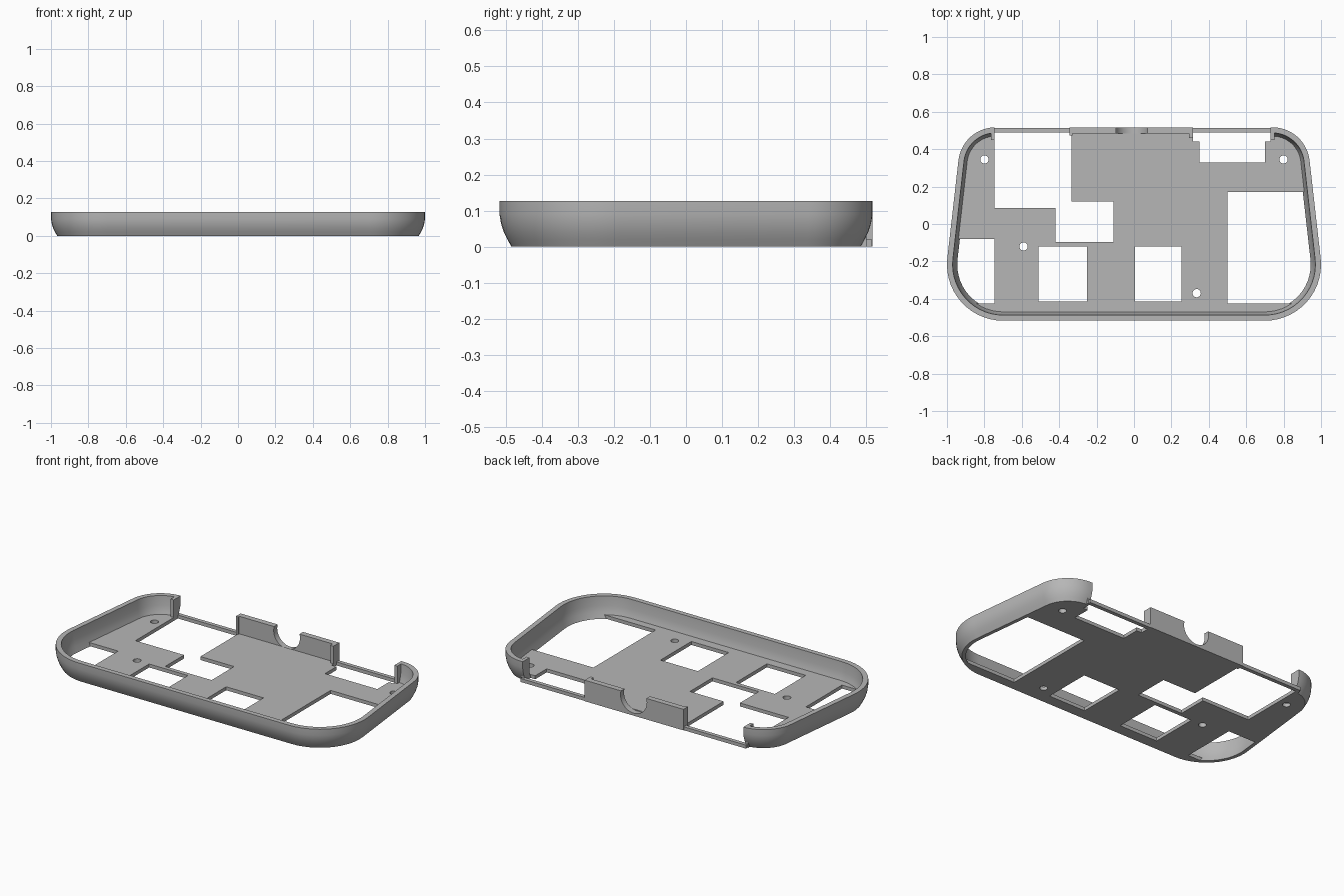
import bpy, bmesh, math
from mathutils import Matrix

if "Cube" in bpy.data.objects:
    bpy.data.objects.remove(bpy.data.objects["Cube"], do_unlink=True)

HEIGHT = 0.127
FLOOR = 0.021
BACK = 0.517

grey = bpy.data.materials.new("case grey")
grey.use_nodes = True
grey.diffuse_color = (0.47, 0.47, 0.47, 1)
grey.node_tree.nodes["Principled BSDF"].inputs["Base Color"].default_value = grey.diffuse_color


def make_object(name, bm):
    bmesh.ops.recalc_face_normals(bm, faces=bm.faces)
    mesh = bpy.data.meshes.new(name)
    bm.to_mesh(mesh)
    bm.free()
    mesh.materials.append(grey)
    obj = bpy.data.objects.new(name, mesh)
    bpy.context.collection.objects.link(obj)
    return obj


def box(name, x0, x1, y0, y1, z0, z1):
    bm = bmesh.new()
    scale = Matrix.Diagonal((x1 - x0, y1 - y0, z1 - z0, 1))
    place = Matrix.Translation(((x0 + x1) / 2, (y0 + y1) / 2, (z0 + z1) / 2))
    bmesh.ops.create_cube(bm, size=1, matrix=place @ scale)
    return make_object(name, bm)


def cylinder(name, radius, depth, centre, tilt=0):
    bm = bmesh.new()
    place = Matrix.Translation(centre) @ Matrix.Rotation(tilt, 4, "X")
    bmesh.ops.create_cone(bm, cap_ends=True, segments=40, radius1=radius,
                          radius2=radius, depth=depth, matrix=place)
    return make_object(name, bm)


def cut(target, cutter):
    cutter.hide_render = True
    mod = target.modifiers.new("cut", "BOOLEAN")
    mod.operation = "DIFFERENCE"
    mod.solver = "EXACT"
    mod.object = cutter
    bpy.context.view_layer.objects.active = target
    bpy.ops.object.modifier_apply(modifier=mod.name)
    bpy.data.objects.remove(cutter, do_unlink=True)


def outline(inset, z, steps=14):
    """Tapered rounded outline, shrunk evenly by inset."""
    side = math.radians(6.6)
    half = []
    for cx, cy, r, a0, a1 in ((0.70, -0.217, 0.3, -math.pi / 2, side),
                              (0.74, 0.317, 0.2, side, math.pi / 2)):
        for i in range(steps + 1):
            a = a0 + (a1 - a0) * i / steps
            half.append((cx + (r - inset) * math.cos(a), cy + (r - inset) * math.sin(a), z))
    return half + [(-x, y, z) for x, y, z in reversed(half)]


# Perimeter wall: rounded outside, over the rim, down the inside
profile = [(0.033, 0), (0.022, 0.02), (0.012, 0.04), (0.004, 0.065), (0, 0.09),
           (0, HEIGHT), (0.03, HEIGHT), (0.034, 0.07), (0.042, 0.035), (0.055, 0)]
bm = bmesh.new()
rings = [[bm.verts.new(p) for p in outline(d, z)] for d, z in profile]
for a, b in zip(rings, rings[1:] + rings[:1]):
    for i in range(len(a)):
        j = (i + 1) % len(a)
        bm.faces.new((a[i], a[j], b[j], b[i]))
wall = make_object("perimeter_wall", bm)
cut(wall, box("back_gap", -0.745, 0.73, 0.4, 0.7, -0.1, 0.3))

# Floor plate with its openings
bm = bmesh.new()
base = bm.faces.new([bm.verts.new(p) for p in outline(0.034, 0)])
top = bmesh.ops.extrude_face_region(bm, geom=[base])["geom"]
bmesh.ops.translate(bm, vec=(0, 0, FLOOR),
                    verts=[v for v in top if isinstance(v, bmesh.types.BMVert)])
floor = make_object("floor_plate", bm)
openings = [
    (-0.745, -0.335, 0.085, 0.6), (-0.42, -0.11, -0.095, 0.12),
    (0.35, 0.70, 0.33, 0.6), (0.315, 0.73, 0.44, 0.6),
    (0.5, 1.1, -0.425, 0.17), (-1.1, -0.745, -0.425, -0.08),
    (-0.51, -0.25, -0.415, -0.12), (0.005, 0.255, -0.415, -0.12),
]
for rect in openings:
    cut(floor, box("opening", *rect, -0.1, 0.1))
for x, y in ((-0.8, 0.345), (0.8, 0.345), (-0.59, -0.12), (0.335, -0.37)):
    cut(floor, cylinder("screw_hole", 0.022, 0.3, (x, y, 0)))

# Middle back wall with a round notch
back = box("middle_back_wall", -0.345, 0.315, 0.483, BACK, 0, HEIGHT)
cut(back, cylinder("notch", 0.088, 0.3, (-0.012, 0.5, 0.103), math.pi / 2))

# Low bars under the two back gaps
for name, x0, x1 in (("right", -0.76, -0.34), ("left", 0.31, 0.745)):
    box(name + "_back_bar", x0, x1, 0.49, BACK - 0.003, 0, FLOOR)

# Upright ribs beside the gaps
for name, x0, x1, y0 in (("right_outer", -0.765, -0.745, 0.45), ("right_inner", -0.345, -0.33, 0.473),
                         ("left_inner", 0.295, 0.315, 0.46), ("left_outer", 0.73, 0.75, 0.45)):
    box(name + "_rib", x0, x1, y0, 0.5, 0, HEIGHT)

# Smooth the curved parts, keep edges sharp
for obj in (wall, floor, back):
    bpy.ops.object.select_all(action="DESELECT")
    obj.select_set(True)
    bpy.context.view_layer.objects.active = obj
    bpy.ops.object.shade_smooth_by_angle(angle=math.radians(30))
